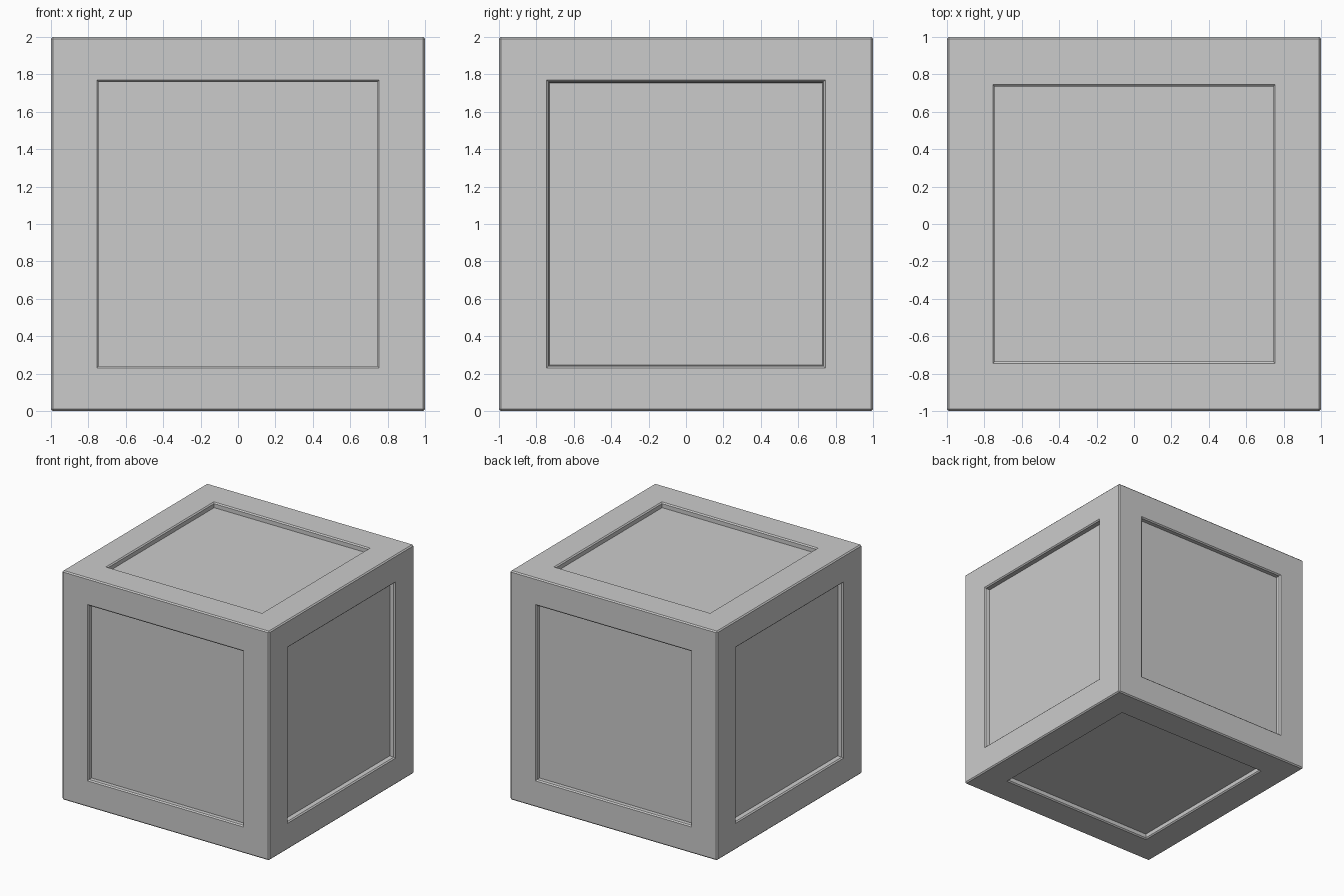
import bpy, bmesh

if "Cube" in bpy.data.objects:
    bpy.data.objects.remove(bpy.data.objects["Cube"])

half = (0.755, 0.745, 0.77)      # half size of the panel openings along x, y, z
edge = 0.01                      # width of the chamfers
depth = 0.045                    # depth of the sunken panels

# crate body with a thin chamfer on every edge
bm = bmesh.new()
bmesh.ops.create_cube(bm, size=2)
bmesh.ops.bevel(bm, geom=bm.edges[:], offset=edge, segments=1,
                profile=0.5, affect='EDGES')
bm.normal_update()


def ring(face, axis, side, inset, drop):
    """Inset the face and place its corners on the next step of the recess."""
    bmesh.ops.inset_individual(bm, faces=[face], thickness=0.005)
    for v in face.verts:
        for a in range(3):
            if a == axis:
                v.co[a] = side * (1 - drop)
            else:
                v.co[a] = (1 if v.co[a] > 0 else -1) * (half[a] - inset)


# sunken panel on each side: opening, chamfer, wall
sides = [f for f in bm.faces if f.calc_area() > 2]
for face in sides:
    axis = max(range(3), key=lambda a: abs(face.normal[a]))
    side = 1 if face.normal[axis] > 0 else -1
    lip = 0.005 if axis == 0 else 0
    ring(face, axis, side, 0, 0)
    ring(face, axis, side, edge, edge)
    ring(face, axis, side, edge + lip, depth)

bmesh.ops.recalc_face_normals(bm, faces=bm.faces[:])
mesh = bpy.data.meshes.new("crate")
bm.to_mesh(mesh)
bm.free()
crate = bpy.data.objects.new("crate", mesh)
crate.location.z = 1
bpy.context.collection.objects.link(crate)
